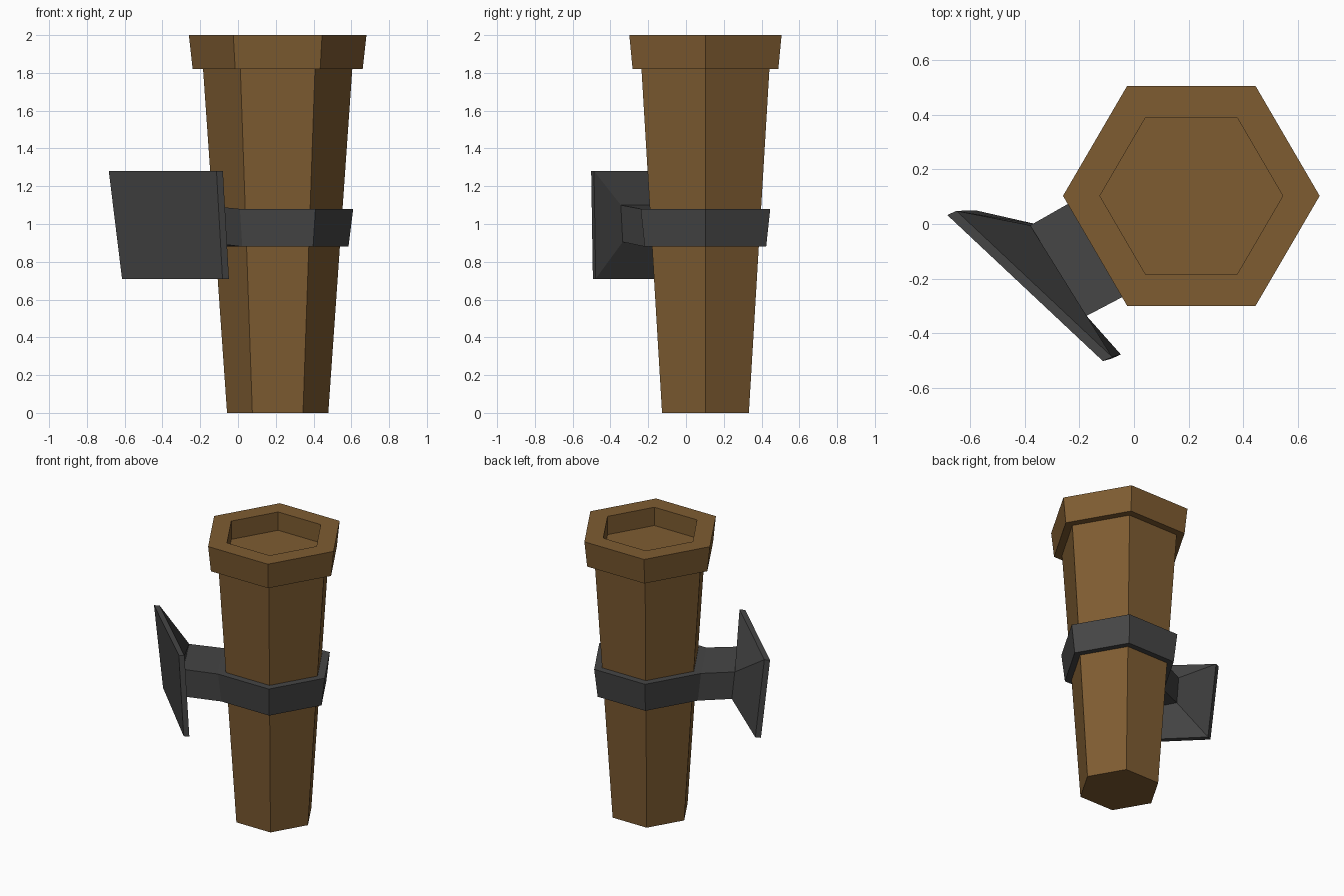
import bpy, bmesh
from math import cos, sin, pi

if "Cube" in bpy.data.objects:
    bpy.data.objects.remove(bpy.data.objects["Cube"])

CX, CY = 0.21, 0.103   # axis of the hexagonal post


def material(name, colour):
    m = bpy.data.materials.new(name)
    m.diffuse_color = (*colour, 1)
    m.use_nodes = True
    m.node_tree.nodes["Principled BSDF"].inputs["Base Color"].default_value = m.diffuse_color
    return m


def hexagon(r, z):
    return [(CX + r * cos(i * pi / 3), CY + r * 0.99 * sin(i * pi / 3), z) for i in range(6)]


def loft(name, rings, mat, cap_start=True):
    """Skin a stack of equal-sized rings and cap the ends."""
    bm = bmesh.new()
    loops = [[bm.verts.new(p) for p in ring] for ring in rings]
    n = len(loops[0])
    for a, b in zip(loops, loops[1:]):
        for i in range(n):
            j = (i + 1) % n
            bm.faces.new((a[i], a[j], b[j], b[i]))
    if cap_start:
        bm.faces.new(loops[0][::-1])
    bm.faces.new(loops[-1])
    bmesh.ops.recalc_face_normals(bm, faces=bm.faces)
    me = bpy.data.meshes.new(name)
    bm.to_mesh(me)
    bm.free()
    me.materials.append(mat)
    ob = bpy.data.objects.new(name, me)
    bpy.context.collection.objects.link(ob)
    return ob


wood = material("wood", (0.21, 0.107, 0.031))
iron = material("iron", (0.06, 0.06, 0.06))

# tapered post with overhanging rim and recessed top
post = [(0.268, 0), (0.395, 1.82), (0.45, 1.82), (0.47, 2.0), (0.335, 2.0), (0.335, 1.87)]
loft("post", [hexagon(r, z) for r, z in post], wood)

# iron band around the post
band_low, band_high = hexagon(0.375, 0.88), hexagon(0.4, 1.08)
loft("band", [band_low, band_high], iron)

# bracket: arm growing from one band face, flaring into the wall plate
arm_start = [band_high[3], band_high[4], band_low[4], band_low[3]]
arm_end = [(-0.38, -0.005, 1.10), (-0.19, -0.345, 1.10),
           (-0.175, -0.335, 0.905), (-0.36, 0.0, 0.905)]
plate_back = [(-0.65, 0.048, 1.28), (-0.08, -0.487, 1.28),
              (-0.048, -0.478, 0.71), (-0.58, 0.05, 0.71)]
plate_front = [(x - 0.034, y - 0.015, z) for x, y, z in plate_back]
loft("wall_bracket", [arm_start, arm_end, plate_back, plate_front], iron, cap_start=False)
